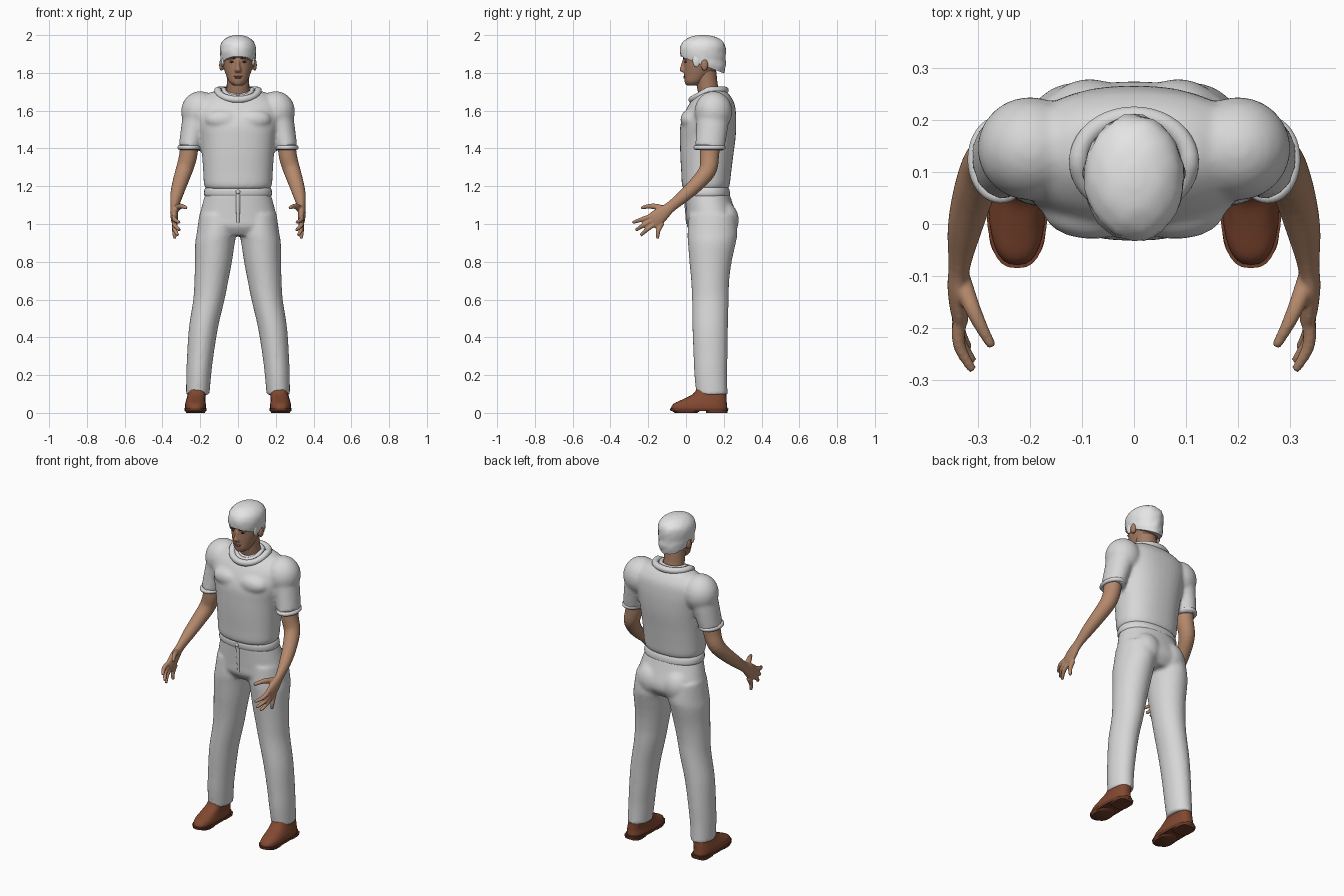
import bpy, bmesh, math, random
from mathutils import Vector, Matrix

random.seed(4)


def material(name, rgb):
    m = bpy.data.materials.new(name)
    m.diffuse_color = (*rgb, 1)
    return m


CLOTH = material("pale cloth", (0.68, 0.68, 0.68))
HAIR = material("white hair", (0.78, 0.78, 0.78))
SKIN = material("skin", (0.46, 0.25, 0.15))
FACE = material("face skin", (0.38, 0.20, 0.125))
LIP = material("lips", (0.27, 0.115, 0.08))
DARK = material("dark brown", (0.06, 0.03, 0.02))
LEATHER = material("shoe leather", (0.22, 0.065, 0.03))
SOLE = material("shoe sole", (0.15, 0.045, 0.022))


def smooth_keys(keys, steps=4):
    """Catmull-Rom interpolation of ring keys."""
    out = []
    for i in range(len(keys) - 1):
        p = [keys[max(0, min(len(keys) - 1, i + k))] for k in (-1, 0, 1, 2)]
        for s in range(steps):
            t = s / steps
            out.append([0.5 * (2 * b + (c - a) * t + (2 * a - 5 * b + 4 * c - d) * t * t
                               + (3 * b - a - 3 * c + d) * t ** 3) for a, b, c, d in zip(*p)])
    return out + [list(keys[-1])]


def loft(bm, keys, ref=None, power=2.0, sides=24, closed=False, steps=4):
    """Skin rings (x, y, z, radius_u, radius_v): level, or square to the path when ref is given."""
    rows = keys if closed else smooth_keys(keys, steps)
    rings, n = [], len(rows)
    for i, (x, y, z, a, b) in enumerate(rows):
        u, v = Vector((1, 0, 0)), Vector((0, 1, 0))
        if ref:
            lo, hi = ((i - 1) % n, (i + 1) % n) if closed else (max(0, i - 1), min(n - 1, i + 1))
            t = (Vector(rows[hi][:3]) - Vector(rows[lo][:3])).normalized()
            r = Vector(ref)
            u = (r - t * r.dot(t)).normalized()
            v = t.cross(u)
        ring = []
        for k in range(sides):
            an = 2 * math.pi * k / sides
            c, s = math.cos(an), math.sin(an)
            c = math.copysign(abs(c) ** (2 / power), c)
            s = math.copysign(abs(s) ** (2 / power), s)
            ring.append(bm.verts.new(Vector((x, y, z)) + u * a * c + v * b * s))
        rings.append(ring)
    for i in range(n if closed else n - 1):
        p, q = rings[i], rings[(i + 1) % n]
        for k in range(sides):
            j = (k + 1) % sides
            bm.faces.new((p[k], p[j], q[j], q[k]))
    if not closed:
        bm.faces.new(rings[0][::-1])
        bm.faces.new(rings[-1])


def ball(bm, c, r):
    bmesh.ops.create_uvsphere(bm, u_segments=24, v_segments=14, radius=1,
                              matrix=Matrix.Translation(c) @ Matrix.Diagonal((*r, 1)))


def hoop(bm, c, rx, ry, r, dip=0.0, n=40):
    """Closed roll of cloth, dipping at the front."""
    keys = []
    for i in range(n):
        a = 2 * math.pi * i / n
        keys.append((c[0] + rx * math.sin(a), c[1] - ry * math.cos(a),
                     c[2] - dip * max(0, math.cos(a)), r, r))
    loft(bm, keys, (0, 0, 1), sides=10, closed=True)


def part(name, mat, bm, mirror=False, voxel=0, relax=0):
    bmesh.ops.recalc_face_normals(bm, faces=bm.faces[:])
    me = bpy.data.meshes.new(name)
    bm.to_mesh(me)
    bm.free()
    me.materials.append(mat)
    ob = bpy.data.objects.new(name, me)
    bpy.context.collection.objects.link(ob)
    bpy.ops.object.select_all(action='DESELECT')
    ob.select_set(True)
    bpy.context.view_layer.objects.active = ob
    if not voxel:
        bpy.ops.object.shade_smooth_by_angle(angle=math.radians(50))
    if mirror:
        ob.modifiers.new("mirror", 'MIRROR').use_mirror_merge = False
    if voxel:
        m = ob.modifiers.new("fuse", 'REMESH')
        m.mode, m.voxel_size, m.use_smooth_shade = 'VOXEL', voxel, True
        m = ob.modifiers.new("relax", 'SMOOTH')
        m.factor, m.iterations = 0.5, relax
    return ob


# Shirt: torso, chest, shoulders and short sleeves fused together
bm = bmesh.new()
loft(bm, [(0, .105, 1.185, .168, .118), (0, .105, 1.21, .18, .127), (0, .107, 1.27, .184, .132),
          (0, .11, 1.36, .19, .14), (0, .115, 1.45, .20, .147), (0, .118, 1.52, .215, .148),
          (0, .127, 1.58, .225, .138), (0, .138, 1.64, .215, .118), (0, .145, 1.685, .165, .085),
          (0, .147, 1.705, .12, .06)], power=2.3, sides=40)
for s in (1, -1):
    ball(bm, (s * .08, .025, 1.553), (.095, .055, .055))
    ball(bm, (s * .2, .145, 1.595), (.102, .1, .108))
    loft(bm, [(s * .205, .145, 1.6, .09, .085), (s * .235, .137, 1.5, .083, .068),
              (s * .257, .125, 1.4, .078, .058)], (0, 1, 0))
part("shirt", CLOTH, bm, voxel=.01, relax=6)

# Rolled collar, inner neckband and sleeve cuffs
bm = bmesh.new()
hoop(bm, (0, .12, 1.708), .107, .088, .019, .05)
hoop(bm, (0, .115, 1.712), .075, .066, .012, .04)
part("collar", CLOTH, bm)
bm = bmesh.new()
hoop(bm, (.257, .124, 1.405), .052, .073, .012)
part("sleeve_cuff", CLOTH, bm, mirror=True)

# Trousers: hips, seat and legs fused together
bm = bmesh.new()
loft(bm, [(0, .112, 1.17, .17, .115), (0, .125, 1.1, .19, .125), (0, .138, 1.03, .207, .135),
          (0, .138, .985, .208, .132), (0, .137, .94, .17, .1)], power=2.2, sides=40)
for s in (1, -1):
    ball(bm, (s * .085, .195, 1.02), (.09, .085, .1))
    loft(bm, [(s * x, y, z, a, b) for x, y, z, a, b in (
        (.105, .14, 1.05, .1, .125), (.114, .14, .95, .105, .132), (.122, .137, .9, .105, .127),
        (.13, .13, .8, .098, .112), (.141, .128, .7, .09, .101), (.154, .129, .6, .083, .097),
        (.183, .128, .45, .077, .094), (.2, .13, .3, .07, .09), (.208, .131, .2, .066, .087),
        (.213, .138, .095, .062, .083))], sides=28)
part("trousers", CLOTH, bm, voxel=.01, relax=5)

# Waistband, fly and button
bm = bmesh.new()
loft(bm, [(0, .112, 1.148, .176, .118), (0, .111, 1.16, .18, .122), (0, .109, 1.18, .178, .121),
          (0, .108, 1.195, .17, .115)], power=2.25, sides=40)
part("waistband", CLOTH, bm)
bm = bmesh.new()
loft(bm, [(0, -.006, 1.17, .012, .006), (0, -.002, 1.1, .011, .006), (0, .006, 1.0, .007, .006)],
     (1, 0, 0), sides=10)
ball(bm, (0, -.013, 1.17), (.012, .007, .012))
part("fly", CLOTH, bm)

# Arm with palm, fingers and thumb
bm = bmesh.new()
X = (1, 0, 0)
loft(bm, [(.256, .125, 1.45, .048, .055), (.264, .124, 1.36, .048, .051),
          (.285, .115, 1.285, .045, .046), (.308, .06, 1.215, .04, .04),
          (.326, -.01, 1.15, .033, .034), (.336, -.08, 1.092, .021, .029),
          (.338, -.12, 1.06, .021, .038), (.336, -.16, 1.026, .018, .045),
          (.332, -.185, 1.006, .013, .04)], X)
for base, tip in (((-.19, 1.032), (.31, -.282, 1.008)), ((-.182, 1.015), (.309, -.265, .967)),
                  ((-.167, .998), (.318, -.24, .94)), ((-.145, .99), (.334, -.15, .922))):
    y, z = base
    loft(bm, [(.334, y + .02, z + .015, .013, .013),
              (.337, (y * .55 + tip[1] * .45), (z * .55 + tip[2] * .45) + .004, .0125, .0125),
              (*tip, .0085, .0085)], X, sides=12)
loft(bm, [(.334, -.105, 1.075, .018, .02), (.312, -.16, 1.092, .016, .016),
          (.293, -.2, 1.093, .0125, .0125), (.273, -.236, 1.085, .009, .009)], (0, 0, 1), sides=12)
part("arm", SKIN, bm, mirror=True, voxel=.005, relax=3)

# Neck
bm = bmesh.new()
loft(bm, [(0, .135, 1.64, .068, .06), (0, .115, 1.72, .06, .056), (0, .1, 1.81, .06, .06)])
part("neck", FACE, bm)

# Head with brow, nose and ears fused together
bm = bmesh.new()
loft(bm, [(0, .036, 1.733, .026, .028), (0, .045, 1.752, .047, .052), (0, .065, 1.79, .064, .075),
          (0, .08, 1.83, .077, .091), (0, .088, 1.87, .083, .1), (0, .09, 1.92, .085, .105),
          (0, .092, 1.96, .065, .085)], sides=32)
loft(bm, [(0, -.01, 1.803, .015, .012), (0, -.015, 1.815, .018, .019), (0, -.014, 1.835, .011, .015),
          (0, -.007, 1.872, .009, .01)], sides=16)
ball(bm, (0, .012, 1.749), (.024, .018, .017))
for s in (1, -1):
    ball(bm, (s * .03, .004, 1.879), (.027, .017, .009))
    ball(bm, (s * .088, .098, 1.842), (.012, .019, .032))
part("head", FACE, bm, voxel=.005, relax=3)

# Eyes, brows and mouth
bm = bmesh.new()
ball(bm, (.033, -.003, 1.858), (.013, .006, .0045))
part("eye", DARK, bm, mirror=True)
bm = bmesh.new()
loft(bm, [(.014, -.013, 1.876, .004, .004), (.034, -.011, 1.88, .004, .004),
          (.055, .008, 1.876, .003, .003)], (0, 0, 1), sides=8)
part("eyebrow", DARK, bm, mirror=True)
bm = bmesh.new()
ball(bm, (0, -.004, 1.781), (.024, .01, .004))
ball(bm, (0, -.004, 1.774), (.02, .01, .005))
part("mouth", LIP, bm)

# Short hair: lumpy cap trimmed by a plane sloping down to the nape
bm = bmesh.new()
loft(bm, [(0, .12, 1.75, .055, .065), (0, .117, 1.80, .072, .084), (0, .1, 1.84, .086, .11),
          (0, .09, 1.88, .093, .118), (0, .089, 1.93, .096, .121), (0, .09, 1.965, .084, .106),
          (0, .09, 1.99, .053, .068), (0, .09, 2.0, .015, .02)], sides=32)
for v in bm.verts:
    out = Vector((v.co.x, v.co.y - .09, 0))
    wave = math.sin(v.co.x * 95 + v.co.z * 70) * math.sin(v.co.y * 90 + v.co.z * 40)
    v.co += out * (.022 * wave + random.uniform(-.008, .008))
bmesh.ops.bisect_plane(bm, geom=bm.verts[:] + bm.edges[:] + bm.faces[:], plane_co=(0, -.03, 1.888),
                       plane_no=(0, .09, .23), clear_inner=True)
bmesh.ops.holes_fill(bm, edges=[e for e in bm.edges if e.is_boundary])
for s in (1, -1):
    ball(bm, (s * .081, .055, 1.865), (.009, .02, .034))
part("hair", HAIR, bm)

# Shoe upper, welted sole and heel
bm = bmesh.new()
loft(bm, [(.225, .07, .016, .055, .149), (.225, .071, .035, .056, .147), (.225, .078, .052, .054, .138),
          (.223, .1, .073, .05, .115), (.218, .125, .1, .048, .088), (.215, .137, .135, .046, .075)],
     power=2.6, sides=32)
part("shoe", LEATHER, bm, mirror=True)
bm = bmesh.new()
loft(bm, [(.225, .07, .009, .057, .152), (.225, .07, .024, .06, .155)], power=2.7, sides=32, steps=1)
loft(bm, [(.225, .163, 0, .05, .056), (.225, .163, .015, .053, .059)], power=3.5, sides=32, steps=1)
loft(bm, [(.225, .0, 0, .05, .06), (.225, .0, .012, .055, .075)], power=2.7, sides=32, steps=1)
part("shoe_sole", SOLE, bm, mirror=True)
